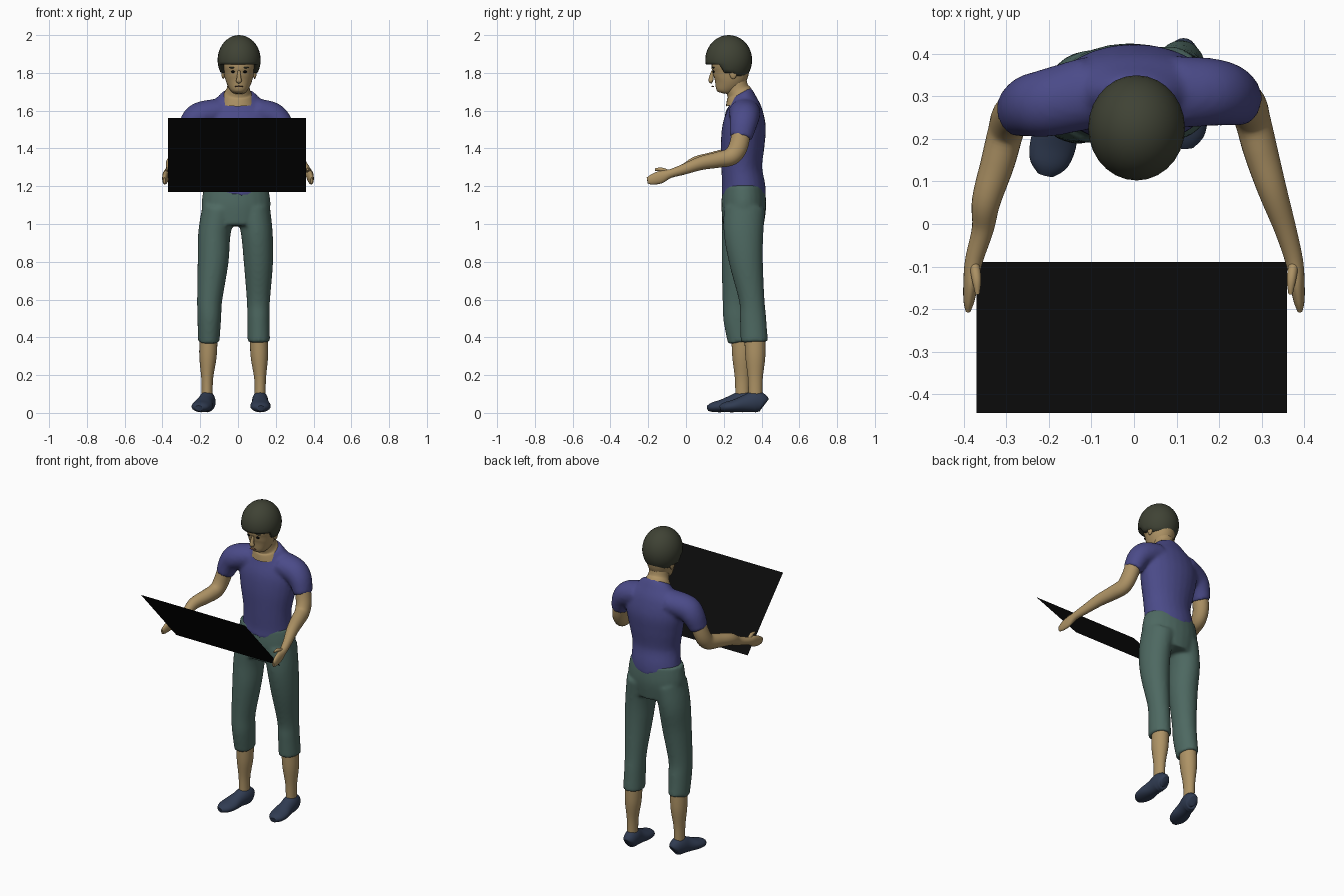
import bpy, math
from mathutils import Vector

if "Cube" in bpy.data.objects:
    bpy.data.objects.remove(bpy.data.objects["Cube"])


def material(name, rgb):
    m = bpy.data.materials.new(name)
    m.diffuse_color = (*rgb, 1)
    m.use_nodes = True
    m.node_tree.nodes["Principled BSDF"].inputs["Base Color"].default_value = m.diffuse_color
    return m


SKIN = material("skin", (0.42, 0.29, 0.13))
SHIRT = material("shirt_blue", (0.07, 0.07, 0.25))
PANTS = material("pants_green", (0.075, 0.14, 0.12))
SHOE = material("shoe_navy", (0.03, 0.045, 0.085))
HAIR = material("hair_dark", (0.05, 0.055, 0.035))
BLACK = material("black", (0.003, 0.003, 0.003))
LIP = material("lip", (0.3, 0.15, 0.09))


def finish(ob, name, mat):
    ob.name = name
    ob.data.materials.clear()
    ob.data.materials.append(mat)
    bpy.ops.object.select_all(action='DESELECT')
    ob.select_set(True)
    bpy.context.view_layer.objects.active = ob
    bpy.ops.object.shade_smooth_by_angle(angle=math.radians(50))
    return ob


def spline(rows, steps=5):
    """Catmull-Rom through rows of (x, y, z, ru, rv)."""
    p = [rows[0]] + list(rows) + [rows[-1]]
    out = []
    for i in range(1, len(p) - 2):
        for k in range(steps):
            t = k / steps
            out.append([0.5 * (2 * b + (c - a) * t + (2 * a - 5 * b + 4 * c - d) * t * t
                               + (3 * b - a - 3 * c + d) * t ** 3)
                        for a, b, c, d in zip(*p[i - 1:i + 3])])
    return out + [list(rows[-1])]


def tube(rows, ref=(1, 0, 0), sides=24):
    """Closed elliptical tube; ru lies along ref, rv across it."""
    rings = spline(rows)
    verts, faces, n = [], [], len(rings)
    for i, r in enumerate(rings):
        c = Vector(r[:3])
        t = (Vector(rings[min(i + 1, n - 1)][:3]) - Vector(rings[max(i - 1, 0)][:3])).normalized()
        u = Vector(ref)
        u = (u - u.dot(t) * t).normalized()
        v = t.cross(u)
        for k in range(sides):
            a = 2 * math.pi * k / sides
            verts.append(c + u * r[3] * math.cos(a) + v * r[4] * math.sin(a))
    for i in range(n - 1):
        for k in range(sides):
            j = (k + 1) % sides
            faces.append([i * sides + k, i * sides + j, (i + 1) * sides + j, (i + 1) * sides + k])
    faces += [list(range(sides))[::-1], [(n - 1) * sides + k for k in range(sides)]]
    return verts, faces


def build(name, parts, mat, fuse=False):
    verts, faces = [], []
    for v, f in parts:
        o = len(verts)
        verts += v
        faces += [[i + o for i in q] for q in f]
    me = bpy.data.meshes.new(name)
    me.from_pydata(verts, [], faces)
    ob = bpy.data.objects.new(name, me)
    bpy.context.collection.objects.link(ob)
    finish(ob, name, mat)
    if fuse:
        m = ob.modifiers.new("fuse", 'REMESH')
        m.mode, m.voxel_size, m.use_smooth_shade = 'VOXEL', 0.01, True
        s = ob.modifiers.new("soften", 'SMOOTH')
        s.factor, s.iterations = 0.5, 6
    return ob


def ball(name, loc, scale, mat, segs=16):
    bpy.ops.mesh.primitive_uv_sphere_add(segments=segs, ring_count=segs * 3 // 4, location=loc)
    ob = bpy.context.object
    ob.scale = scale
    return finish(ob, name, mat)


def side_rows(rows, s):
    """Right-hand rows, or their left twin held a little wider and further forward."""
    if s > 0:
        return rows
    return [(-x - 0.022 * (y > 0), y - 0.025 * (y > 0), z, a, b) for x, y, z, a, b in rows]


# Shirt: torso and two short sleeves fused
torso = [(-.01, .305, 1.15, .158, .118), (-.005, .305, 1.2, .155, .115), (0, .295, 1.3, .152, .108),
         (0, .30, 1.42, .175, .116), (0, .308, 1.52, .19, .115), (0, .31, 1.6, .175, .095),
         (0, .30, 1.66, .12, .072), (0, .285, 1.69, .085, .066)]
sleeve = [(.1, .31, 1.595, .085, .07), (.18, .31, 1.57, .08, .075),
          (.225, .303, 1.53, .073, .065), (.255, .29, 1.455, .06, .05)]
left_sleeve = [(-.1, .31, 1.595, .085, .07)] + side_rows(sleeve[1:], -1)
build("shirt", [tube(torso), tube(sleeve, (0, 1, 0)), tube(left_sleeve, (0, 1, 0))], SHIRT, True)

# Trousers: pelvis and two cropped legs fused
pelvis = [(-.012, .305, 1.205, .168, .11), (-.01, .306, 1.1, .183, .119), (-.01, .303, .99, .16, .108)]
leg_left = [(-.1, .30, 1.08, .09, .11), (-.125, .295, .95, .086, .105), (-.132, .28, .8, .082, .092),
            (-.15, .27, .6, .067, .077), (-.152, .275, .5, .063, .078), (-.155, .293, .375, .057, .072)]
leg_right = [(.08, .31, 1.08, .09, .11), (.1, .305, .95, .084, .105), (.108, .318, .8, .078, .09),
             (.108, .348, .6, .062, .068), (.108, .355, .5, .059, .07), (.11, .362, .375, .06, .072)]
build("trousers", [tube(pelvis), tube(leg_left), tube(leg_right)], PANTS, True)

# Shins and shoes
shin = [(-.008, -.003, .42, .047, .055), (-.004, 0, .3, .046, .053),
        (0, 0, .18, .031, .039), (0, 0, .07, .029, .037)]
sole = [(-.05, .045, .022, .03), (-.038, .052, .036, .047), (0, .06, .043, .057), (.05, .05, .044, .046),
        (.11, .037, .054, .034), (.16, .03, .045, .026), (.187, .024, .02, .015)]
for label, ax, ay, turn in (("left", -.163, .298, -.24), ("right", .117, .367, .02)):
    s = 1 if ax > 0 else -1
    build(label + "_shin", [tube([(ax + s * x, ay + y, z, a, b) for x, y, z, a, b in shin])], SKIN)
    build(label + "_shoe", [tube([(ax + math.sin(turn) * d, ay - math.cos(turn) * d, z, a, b)
                                  for d, z, a, b in sole])], SHOE)

# Arms with flat hands and thumbs
arm = [(.245, .295, 1.50, .046, .05), (.268, .277, 1.41, .044, .05), (.28, .24, 1.358, .042, .047),
       (.298, .17, 1.34, .04, .042), (.325, .08, 1.322, .034, .036), (.355, -.01, 1.29, .026, .028),
       (.376, -.085, 1.266, .021, .023), (.383, -.135, 1.248, .018, .033),
       (.388, -.18, 1.235, .013, .027), (.39, -.205, 1.23, .006, .016)]
thumb = [(.376, -.09, 1.27, .012, .014), (.37, -.13, 1.288, .011, .011), (.368, -.165, 1.288, .005, .006)]
for label, s in (("left", -1), ("right", 1)):
    build(label + "_arm", [tube(side_rows(arm, s)), tube(side_rows(thumb, s))], SKIN)

# Neck and head
build("neck", [tube([(0, .295, 1.64, .095, .085), (0, .285, 1.685, .076, .07), (.002, .27, 1.72, .06, .06),
                     (.004, .255, 1.79, .058, .06)])], SKIN)
skull = [(1.694, .187, .018, .016), (1.706, .192, .04, .04), (1.75, .218, .066, .08),
         (1.80, .234, .081, .097), (1.86, .235, .092, .1), (1.93, .232, .075, .085)]
build("head", [tube([(.005, y, z, a, b) for z, y, a, b in skull])], SKIN)
build("nose", [tube([(.005, .142, 1.81, .007, .008), (.005, .134, 1.775, .011, .012),
                     (.005, .133, 1.757, .015, .013), (.005, .14, 1.75, .008, .006)])], SKIN)
ball("mouth", (.005, .142, 1.728, ), (.022, .008, .004), LIP)
for label, s in (("left", -1), ("right", 1)):
    ball(label + "_eye", (.005 + s * .032, .146, 1.806), (.011, .006, .006), BLACK)
    ball(label + "_brow", (.005 + s * .034, .146, 1.828), (.019, .008, .004), HAIR)
    ball(label + "_ear", (.005 + s * .083, .25, 1.80), (.01, .02, .032), SKIN)

# Hair cap: ellipsoid trimmed high over the face and low at the nape
hair = ball("hair", (0, 0, 0), (1, 1, 1), HAIR, 28)
for v in hair.data.vertices:
    x, y, z = v.co
    y, z = .226 + .124 * y, 1.868 + .132 * z
    low = 1.845 if y < .2 else 1.80 if y < .25 else 1.782
    v.co = (.006 + .114 * x, y, max(z, low))

# Held board
bpy.ops.mesh.primitive_plane_add(size=1, location=(-.005, -.267, 1.365),
                                 rotation=(math.atan2(.39, -.355), 0, 0))
board = bpy.context.object
board.scale = (.73, .527, 1)
finish(board, "board", BLACK)
